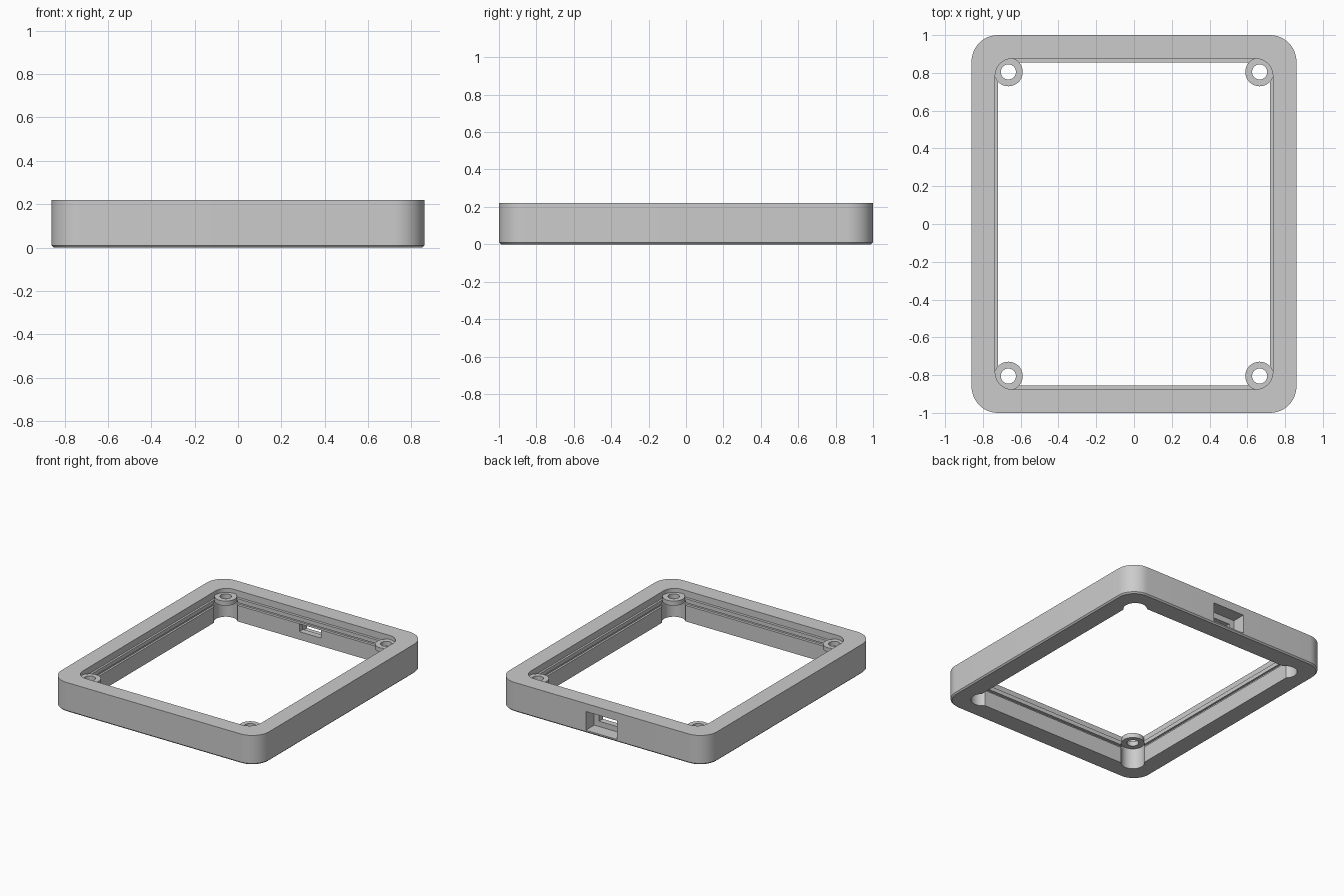
import bpy, bmesh
from math import sin, cos, pi

if "Cube" in bpy.data.objects:
    bpy.data.objects.remove(bpy.data.objects["Cube"])

SEG = 12  # segments per rounded corner


def outline(hx, hy, r, z):
    """Rounded rectangle as a list of points."""
    pts = []
    for i, (sx, sy) in enumerate([(1, 1), (-1, 1), (-1, -1), (1, -1)]):
        for k in range(SEG + 1):
            a = (i + k / SEG) * pi / 2
            pts.append((sx * (hx - r) + r * cos(a), sy * (hy - r) + r * sin(a), z))
    return pts


def circle(cx, cy, r, z, n=40):
    return [(cx + r * cos(2 * pi * k / n), cy + r * sin(2 * pi * k / n), z) for k in range(n)]


def closed_loft(name, sections):
    """Joins loops in a closed ring of sections (a swept wall)."""
    bm = bmesh.new()
    loops = [[bm.verts.new(p) for p in s] for s in sections]
    for a, b in zip(loops, loops[1:] + loops[:1]):
        for k in range(len(a)):
            j = (k + 1) % len(a)
            bm.faces.new((a[k], a[j], b[j], b[k]))
    bmesh.ops.recalc_face_normals(bm, faces=bm.faces)
    mesh = bpy.data.meshes.new(name)
    bm.to_mesh(mesh)
    bm.free()
    ob = bpy.data.objects.new(name, mesh)
    bpy.context.collection.objects.link(ob)
    return ob


def activate(ob):
    bpy.ops.object.select_all(action='DESELECT')
    ob.select_set(True)
    bpy.context.view_layer.objects.active = ob


def cut(ob, cutter):
    cutter.hide_render = True
    mod = ob.modifiers.new("cut", 'BOOLEAN')
    mod.operation = 'DIFFERENCE'
    mod.solver = 'EXACT'
    mod.object = cutter
    activate(ob)
    bpy.ops.object.modifier_apply(modifier=mod.name)
    bpy.data.objects.remove(cutter)


def box(name, x, y0, y1, z0, z1):
    bpy.ops.mesh.primitive_cube_add(size=1, location=(0, (y0 + y1) / 2, (z0 + z1) / 2))
    ob = bpy.context.object
    ob.name = name
    ob.scale = (2 * x, y1 - y0, z1 - z0)
    return ob


# Frame wall: outer shell with chamfered foot, inner lid seat, rib and groove
H = 0.22
frame = closed_loft("frame", [
    outline(0.85, 0.99, 0.13, 0),
    outline(0.86, 1.0, 0.14, 0.01),
    outline(0.86, 1.0, 0.14, H),
    outline(0.735, 0.875, 0.09, H),
    outline(0.735, 0.875, 0.09, 0.17),
    outline(0.72, 0.855, 0.05, 0.17),
    outline(0.72, 0.855, 0.05, 0.14),
    outline(0.735, 0.875, 0.07, 0.14),
    outline(0.735, 0.875, 0.07, 0.12),
    outline(0.72, 0.855, 0.05, 0.12),
    outline(0.72, 0.855, 0.05, 0),
])

corners = [(sx * 0.665, sy * 0.805) for sx in (-1, 1) for sy in (-1, 1)]

# Round clearance under each screw boss
for x, y in corners:
    bpy.ops.mesh.primitive_cylinder_add(vertices=40, radius=0.08, depth=0.255,
                                        location=(x, y, 0.155 - 0.1275))
    cut(frame, bpy.context.object)

# Connector recess and window in the back wall
cut(frame, box("recess_cutter", 0.13, 0.9, 1.1, 0.02, 0.16))
cut(frame, box("window_cutter", 0.09, 0.8, 0.95, 0.06, 0.118))

# Screw bosses
bosses = [closed_loft("screw_boss", [
    circle(x, y, 0.076, 0.155), circle(x, y, 0.076, 0.19),
    circle(x, y, 0.04, 0.19), circle(x, y, 0.04, 0.155)]) for x, y in corners]

for ob in [frame] + bosses:
    activate(ob)
    bpy.ops.object.shade_smooth_by_angle(angle=pi / 6)
